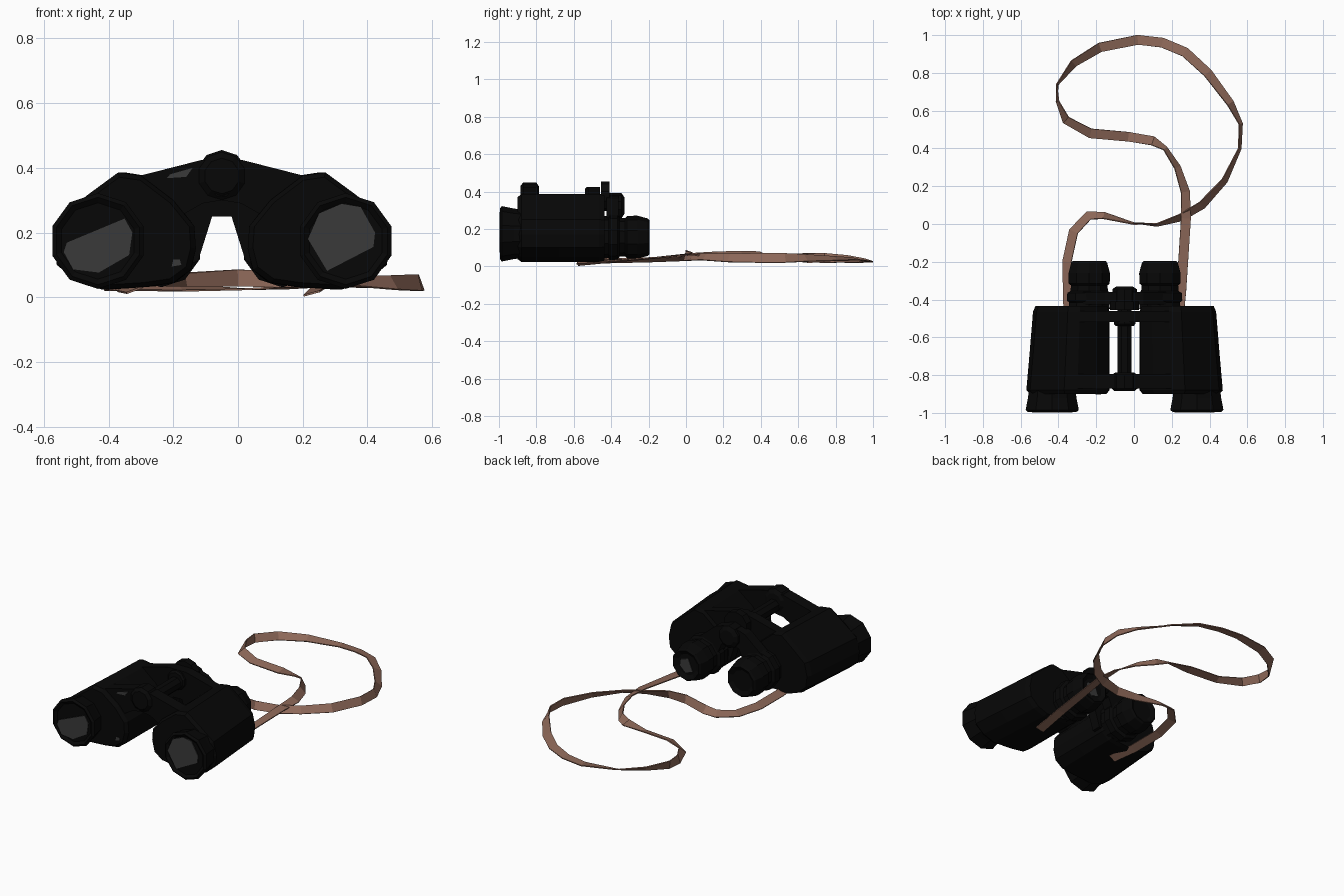
import bpy, bmesh
from math import cos, sin, pi, radians
from mathutils import Vector

if "Cube" in bpy.data.objects:
    bpy.data.objects.remove(bpy.data.objects["Cube"], do_unlink=True)

HINGE_X = -0.05


def material(name, rgb):
    mat = bpy.data.materials.new(name)
    mat.use_nodes = True
    mat.diffuse_color = (*rgb, 1)
    mat.node_tree.nodes["Principled BSDF"].inputs["Base Color"].default_value = (*rgb, 1)
    return mat


black = material("black rubber", (0.0022, 0.0022, 0.0022))
glass = material("grey glass", (0.042, 0.042, 0.042))
leather = material("brown leather", (0.27, 0.14, 0.1))


def loft(name, rings, mat, caps=True, closed=True):
    """Skin a run of equal-length point rings into one object."""
    bm = bmesh.new()
    rows = [[bm.verts.new(p) for p in ring] for ring in rings]
    n = len(rows[0])
    for a, b in zip(rows, rows[1:]):
        for i in range(n if closed else n - 1):
            j = (i + 1) % n
            bm.faces.new((a[i], a[j], b[j], b[i]))
    if caps:
        bm.faces.new(rows[0])
        bm.faces.new(rows[-1])
    bmesh.ops.recalc_face_normals(bm, faces=bm.faces)
    mesh = bpy.data.meshes.new(name)
    bm.to_mesh(mesh)
    bm.free()
    obj = bpy.data.objects.new(name, mesh)
    bpy.context.collection.objects.link(obj)
    mesh.materials.append(mat)
    return obj


def turned(name, x, z, profile, mat, sides=10):
    """Turn (y, radius) pairs about an axis that runs front to back."""
    rings = []
    for y, r in profile:
        angles = [2 * pi * (i + 0.5) / sides for i in range(sides)]
        rings.append([(x + r * cos(a), y, z + r * sin(a)) for a in angles])
    return loft(name, rings, mat)


def slab(name, outline, y0, y1, mat):
    """Extrude an (x, z) outline from y0 to y1."""
    return loft(name, [[(x, y, z) for x, z in outline] for y in (y0, y1)], mat)


# Prism housing outline, measured outward from the hinge
HOUSING = [(0.08, 0.15), (0.096, 0.085), (0.15, 0.045), (0.24, 0.032), (0.37, 0.024),
           (0.45, 0.05), (0.51, 0.1), (0.52, 0.17), (0.50, 0.25), (0.41, 0.32),
           (0.32, 0.386), (0.25, 0.376), (0.15, 0.3), (0.085, 0.22)]


def housing_ring(side, y, taper, shrink):
    ring = []
    for u, z in HOUSING:
        u = 0.08 + (u - 0.08) * taper
        u = 0.28 + (u - 0.28) * shrink
        z = 0.2 + (z - 0.2) * shrink
        ring.append((HINGE_X + side * u, y, z))
    return ring


for side, label in ((-1, "right"), (1, "left")):
    # Housing with a rolled edge at each end
    sections = [(-0.9, 1, 0.92), (-0.88, 1, 1), (-0.68, 0.96, 1),
                (-0.465, 0.92, 1), (-0.435, 0.91, 0.96)]
    loft(label + "_housing", [housing_ring(side, *s) for s in sections], black)

    # Flared objective hood with a recessed front
    turned(label + "_objective", HINGE_X + side * 0.383, 0.174,
           [(-0.983, 0.118), (-0.995, 0.135), (-0.985, 0.148), (-0.92, 0.135), (-0.88, 0.13)],
           black)

    # Stepped eyepiece with a recessed cup
    turned(label + "_eyepiece", HINGE_X + side * 0.187, 0.156,
           [(-0.21, 0.065), (-0.195, 0.09), (-0.205, 0.1), (-0.26, 0.115),
            (-0.315, 0.114), (-0.325, 0.102), (-0.355, 0.104), (-0.365, 0.122),
            (-0.405, 0.125), (-0.415, 0.112), (-0.45, 0.115)], black)

    # Hinge arms joining the housing to the central rod
    def arm(name, outline, y0, y1):
        slab(name, [(HINGE_X + side * u, z) for u, z in outline], y0, y1, black)

    top = [(0.26, 0.374), (0.06, 0.425), (0, 0.425)]
    arm(label + "_front_arm", [(0, 0.3), (0.06, 0.29), (0.13, 0.25)] + top, -0.87, -0.795)
    arm(label + "_rear_arm",
        [(0, 0.25), (0.03, 0.25), (0.052, 0.18), (0.074, 0.11), (0.13, 0.1), (0.2, 0.25)] + top,
        -0.52, -0.46)
    arm(label + "_eyepiece_arm",
        [(0, 0.27), (0.06, 0.26), (0.1, 0.16), (0.2, 0.18), (0.22, 0.26), (0.1, 0.36), (0, 0.39)],
        -0.425, -0.36)

# Glass panes and worn grey patches: front y, then (x, z) outline
PANES = {
    "right_objective_glass": (-0.997, [
        (-0.54, 0.14), (-0.51, 0.085), (-0.43, 0.075), (-0.335, 0.13),
        (-0.325, 0.2), (-0.35, 0.245), (-0.53, 0.17)]),
    "left_objective_glass": (-0.997, [
        (0.215, 0.18), (0.275, 0.08), (0.42, 0.155), (0.425, 0.2),
        (0.38, 0.28), (0.32, 0.29), (0.25, 0.26)]),
    "left_eyepiece_glass": (-0.213, [
        (0.1, 0.12), (0.15, 0.105), (0.185, 0.14), (0.18, 0.18), (0.13, 0.195)]),
    "worn_arm_patch": (-0.873, [(-0.22, 0.368), (-0.16, 0.372), (-0.14, 0.4), (-0.21, 0.38)]),
    "worn_housing_patch": (-0.903, [(-0.205, 0.095), (-0.175, 0.1), (-0.18, 0.117), (-0.2, 0.117)]),
}
for name, (y, outline) in PANES.items():
    slab(name, outline, y, y + 0.006, glass)

# Central hinge: rod, knuckles and focus wheel
turned("hinge_rod", HINGE_X, 0.35, [(-0.88, 0.04), (-0.4, 0.04)], black, 8)
turned("front_knuckle", HINGE_X, 0.375, [(-0.885, 0.055), (-0.87, 0.074), (-0.8, 0.074), (-0.785, 0.05)], black)
turned("rear_knuckle", HINGE_X, 0.365, [(-0.54, 0.05), (-0.53, 0.06), (-0.47, 0.06)], black)
turned("hinge_collar", HINGE_X, 0.375, [(-0.455, 0.08), (-0.41, 0.08)], black)
turned("focus_wheel", HINGE_X, 0.325,
       [(-0.42, 0.06), (-0.41, 0.068), (-0.345, 0.068), (-0.33, 0.045)], black)

# Strap centre line: x, y, height and running twist in degrees (0 lies flat)
STRAP = [
    (-.32, -.58, .022, 160), (-.35, -.42, .03, 155), (-.355, -.2, .035, 155), (-.32, -.04, .04, 158),
    (-.24, .045, .05, 150), (-.16, .045, .055, 130), (0, .002, .06, 98), (.12, -.005, .055, 75),
    (.25, .035, .05, 45), (.36, .1, .05, 38), (.48, .23, .045, 55), (.56, .4, .045, 75),
    (.565, .53, .045, 70), (.51, .64, .045, 45), (.39, .8, .042, 25), (.27, .91, .04, 12),
    (.15, .96, .03, 5), (.02, .975, .025, 0), (-.18, .935, .03, -22), (-.32, .85, .04, -45),
    (-.405, .74, .045, -80), (-.405, .65, .045, -105), (-.36, .55, .05, -142), (-.23, .48, .05, -164),
    (-.03, .462, .05, -166), (.1, .44, .055, -205), (.165, .4, .055, -245), (.23, .3, .06, -232),
    (.272, .17, .065, -208), (.275, .03, .065, -188), (.25, -.36, .03, -172), (.228, -.58, .012, -165)]
HALF_WIDTH = 0.026
points = [Vector(p[:3]) for p in STRAP]
edges = []
for i, p in enumerate(points):
    along = points[min(i + 1, len(points) - 1)] - points[max(i - 1, 0)]
    across = Vector((-along.y, along.x, 0)).normalized()
    lean = radians(STRAP[i][3])
    offset = (across * cos(lean) + Vector((0, 0, sin(lean)))) * HALF_WIDTH
    edges.append([p - offset, p + offset])
strap = loft("neck_strap", edges, leather, caps=False, closed=False)
thick = strap.modifiers.new("thickness", "SOLIDIFY")
thick.thickness = 0.006
thick.offset = 0
